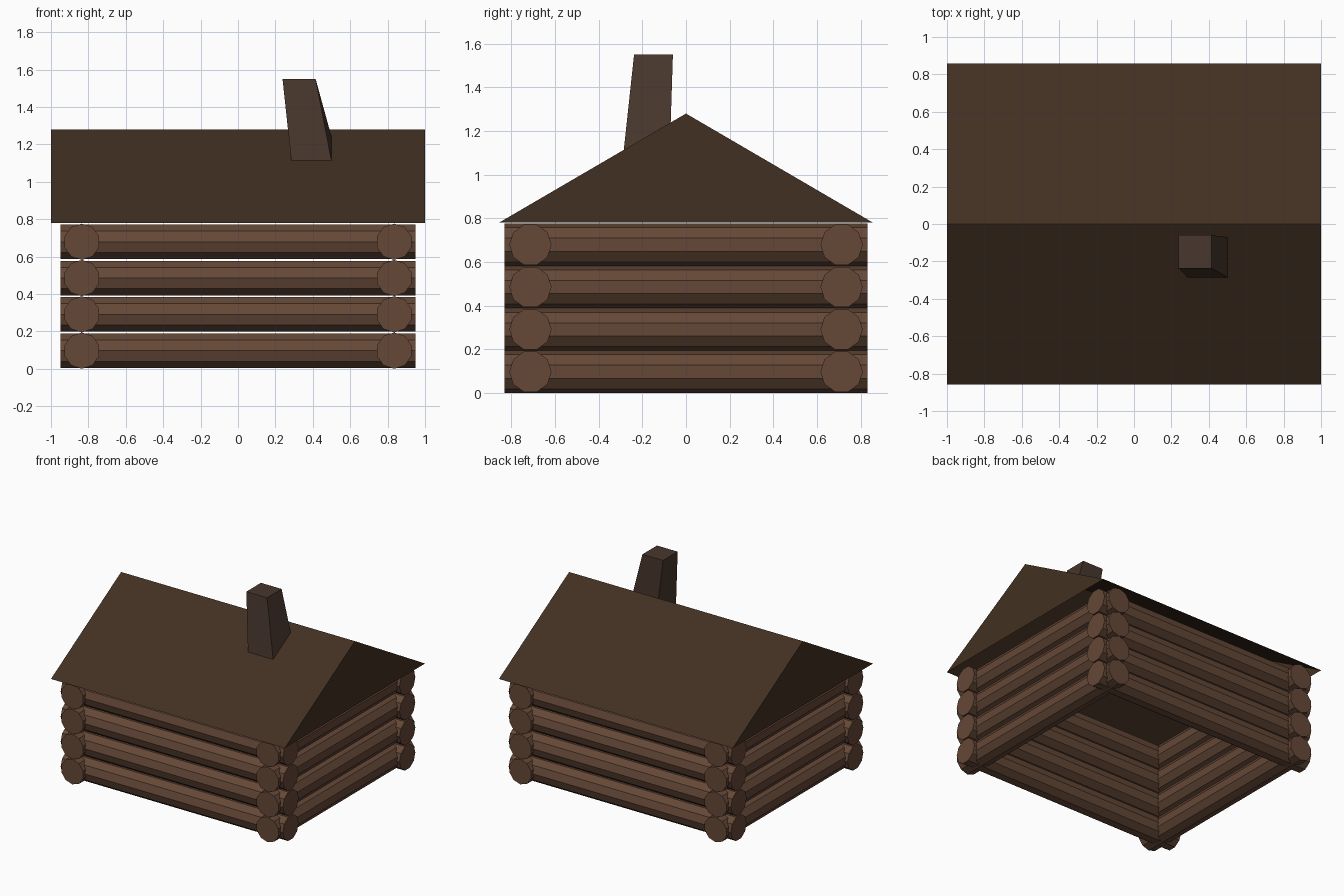
import bpy
from math import pi

if "Cube" in bpy.data.objects:
    bpy.data.objects.remove(bpy.data.objects["Cube"])

R = 0.097          # log radius
ROWS = 4


def material(name, rgb):
    m = bpy.data.materials.new(name)
    m.diffuse_color = (*rgb, 1)
    m.use_nodes = True
    m.node_tree.nodes["Principled BSDF"].inputs["Base Color"].default_value = m.diffuse_color
    return m


LOG = material("log_wood", (0.13, 0.065, 0.038))
ROOF = material("dark_roof", (0.055, 0.03, 0.016))
STONE = material("chimney_brown", (0.065, 0.038, 0.026))


def log(name, length, loc, rot):
    bpy.ops.mesh.primitive_cylinder_add(vertices=10, radius=R, depth=length,
                                        location=loc, rotation=rot)
    ob = bpy.context.object
    ob.name = name
    ob.data.materials.append(LOG)


def mesh(name, verts, faces, mat):
    me = bpy.data.meshes.new(name)
    me.from_pydata(verts, [], faces)
    me.materials.append(mat)
    bpy.context.collection.objects.link(bpy.data.objects.new(name, me))


# Log walls, crossing at the corners
for row in range(ROWS):
    z = R * (2 * row + 1)
    for s, face, side in ((-1, "front", "left"), (1, "back", "right")):
        log(f"{face}_log_{row + 1}", 1.9, (0, s * 0.713, z), (0, pi / 2, 0))
        log(f"{side}_log_{row + 1}", 1.664, (s * 0.835, 0, z), (pi / 2, 0, 0))

# Gabled roof shell, open underneath
EAVE, RIDGE, HALF = 0.78, 1.28, 0.857
profile = [(-HALF, EAVE), (0, RIDGE), (HALF, EAVE)]
mesh("roof", [(x, y, z) for x in (-1, 1) for y, z in profile],
     [(0, 3, 4, 1), (1, 4, 5, 2), (0, 1, 2), (3, 5, 4)], ROOF)


# Leaning tapered chimney, its foot following the roof slope
def roof_z(y):
    return RIDGE - (RIDGE - EAVE) * abs(y) / HALF


def ring(x0, x1, y0, y1, height):
    return [(x, y, height(y)) for x, y in ((x0, y0), (x1, y0), (x1, y1), (x0, y1))]


foot = ring(0.285, 0.5, -0.285, -0.07, roof_z)
top = ring(0.238, 0.415, -0.238, -0.06, lambda y: 1.55)
mesh("chimney", foot + top,
     [(i, (i + 1) % 4, (i + 1) % 4 + 4, i + 4) for i in range(4)] + [(4, 5, 6, 7)], STONE)
